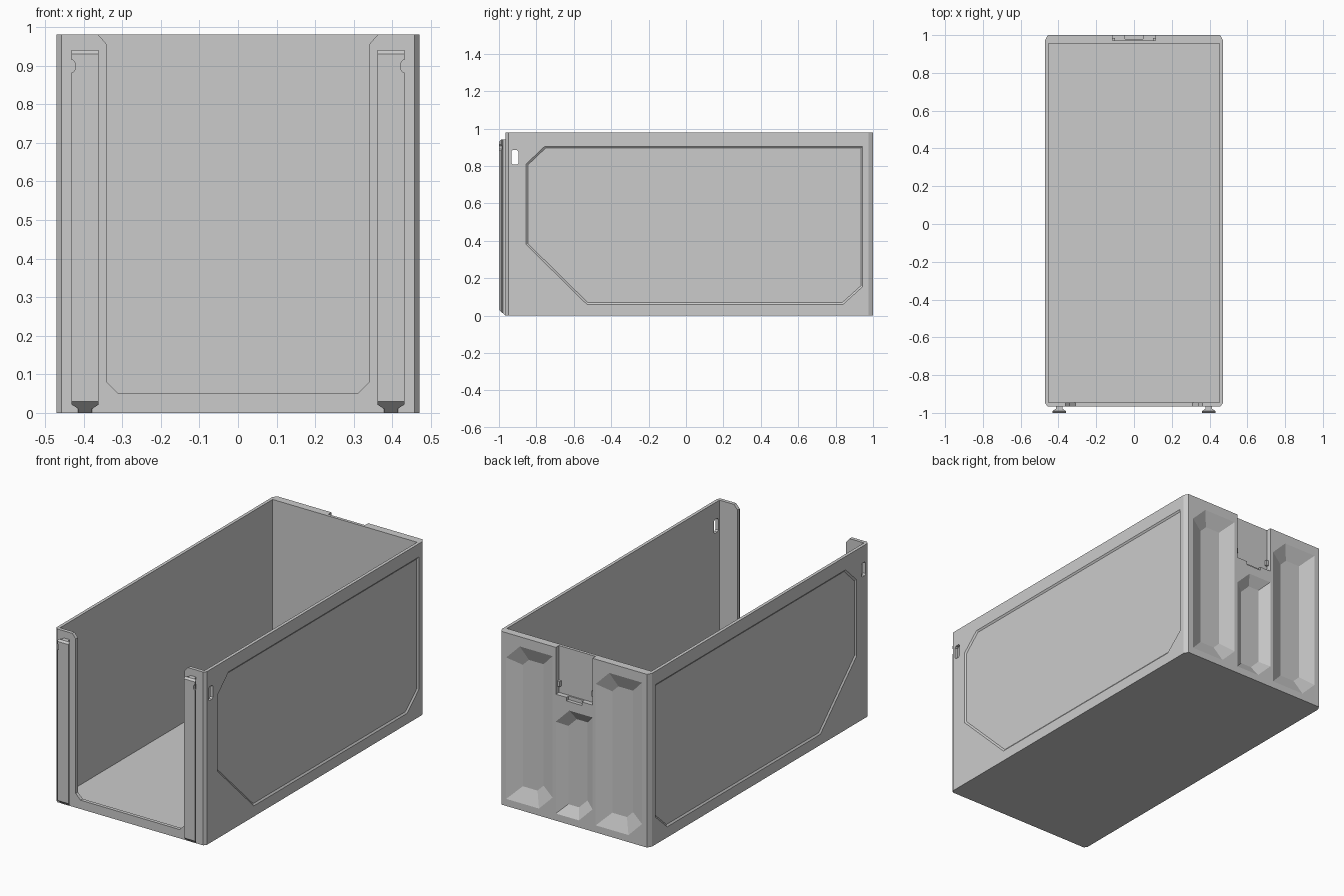
import bpy, bmesh
from mathutils import Vector

if "Cube" in bpy.data.objects:
    bpy.data.objects.remove(bpy.data.objects["Cube"])


def loft(name, rings):
    """Closed solid through rings of equal point count."""
    bm = bmesh.new()
    vs = [[bm.verts.new(p) for p in r] for r in rings]
    n = len(rings[0])
    bm.faces.new(vs[0])
    bm.faces.new(vs[-1])
    for a, b in zip(vs, vs[1:]):
        for i in range(n):
            j = (i + 1) % n
            bm.faces.new((a[i], a[j], b[j], b[i]))
    bmesh.ops.recalc_face_normals(bm, faces=bm.faces)
    me = bpy.data.meshes.new(name)
    bm.to_mesh(me)
    bm.free()
    ob = bpy.data.objects.new(name, me)
    bpy.context.collection.objects.link(ob)
    return ob


def box(name, x0, x1, y0, y1, z0, z1):
    r = [(x0, y0), (x1, y0), (x1, y1), (x0, y1)]
    return loft(name, [[(x, y, z) for x, y in r] for z in (z0, z1)])


def inset(pts, d):
    """Offset a convex polygon inwards by d."""
    p = [Vector(q) for q in pts]
    n = len(p)
    c = sum(p, Vector((0, 0))) / n
    lines = []
    for i in range(n):
        a, t = p[i], (p[(i + 1) % n] - p[i]).normalized()
        nr = Vector((-t.y, t.x))
        if nr.dot(c - a) < 0:
            nr = -nr
        lines.append((nr, nr.dot(a) + d))
    out = []
    for i in range(n):
        (a, e), (b, f) = lines[i - 1], lines[i]
        det = a.x * b.y - a.y * b.x
        out.append(((e * b.y - a.y * f) / det, (a.x * f - e * b.x) / det))
    return out


def cut(ob, cutters):
    """Subtract the cutters, bake the result and delete them."""
    for c in cutters:
        c.hide_render = True
        m = ob.modifiers.new("cut", 'BOOLEAN')
        m.operation, m.solver, m.object = 'DIFFERENCE', 'EXACT', c
    dg = bpy.context.evaluated_depsgraph_get()
    me = bpy.data.meshes.new_from_object(ob.evaluated_get(dg))
    ob.modifiers.clear()
    ob.data = me
    for c in cutters:
        bpy.data.objects.remove(c)


# Outer shell: plan outline with chamfered vertical edges
W, YF, YB, H = 0.47, -0.965, 1.0, 0.98
half = [(W - 0.012, YF), (W, YF + 0.015), (W, YB - 0.025), (W - 0.014, YB)]
plan = half + [(-x, y) for x, y in reversed(half)]
shell = loft("bin_shell", [[(x, y, z) for x, y in plan] for z in (0, H)])

cutters = [box("cavity", -0.452, 0.452, -0.945, 0.955, 0.022, 1.2)]

# Front opening with chamfered bottom corners and flared top
side = [(0.31, 0.05), (0.34, 0.08), (0.34, 0.955), (0.363, 0.981), (0.363, 1.1)]
opening = side + [(-x, z) for x, z in reversed(side)]
cutters.append(loft("opening", [[(x, y, z) for x, z in opening] for y in (-1.1, -0.93)]))

# Side panels (shallow recess) and small window slots
panel = [(-0.855, 0.81), (-0.755, 0.905), (0.945, 0.905), (0.945, 0.155),
         (0.84, 0.06), (-0.53, 0.06), (-0.855, 0.38)]
slot = [(-0.934, 0.815), (-0.934, 0.877), (-0.926, 0.885), (-0.904, 0.885),
        (-0.896, 0.877), (-0.896, 0.815), (-0.904, 0.807), (-0.926, 0.807)]
for s in (-1, 1):
    rings = ((panel, W + 0.03), (panel, W), (inset(panel, 0.01), W - 0.007))
    cutters.append(loft("panel", [[(s * x, y, z) for y, z in r] for r, x in rings]))
    cutters.append(loft("slot", [[(s * x, y, z) for y, z in slot] for x in (0.4, 0.6)]))

# Back pockets: sloped recesses with two opposite corners cut
for a, b, z0, z1, w in ((0.135, 0.425, 0.04, 0.925, 0.08),
                        (-0.425, -0.135, 0.04, 0.925, 0.08),
                        (-0.115, 0.115, 0.04, 0.645, 0.055)):
    c = 0.085
    p = [(a, z0 + c), (a, z1), (b - c, z1), (b, z1 - c), (b, z0), (a + c, z0)]
    rings = ((p, YB + 0.03), (p, YB), (inset(p, w), YB - 0.034))
    cutters.append(loft("pocket", [[(x, y, z) for x, z in r] for r, y in rings]))

# Label slot at the top of the back, with a finger notch under it
cutters.append(box("label_slot", -0.115, 0.115, YB - 0.028, 1.1, 0.715, 1.1))
cutters.append(box("label_notch", -0.048, 0.048, YB - 0.02, 1.1, 0.695, 0.72))
cut(shell, cutters)

# Small catches inside the label slot
for s, n in ((-1, "left"), (1, "right")):
    x = sorted((s * 0.1, s * 0.116))
    box("label_catch_" + n, x[0], x[1], YB - 0.029, YB - 0.014, 0.755, 0.785)

# Front hanging rails: dovetail profile, sloped foot, chamfered head, side notch
prof = [(-0.035, -1.0), (0.035, -1.0), (0.035, -0.99), (0.018, -0.978),
        (0.018, -0.964), (-0.018, -0.964), (-0.018, -0.978), (-0.035, -0.99)]
for s, n in ((-1, "left"), (1, "right")):
    cx = s * 0.396
    rail = loft("front_rail_" + n,
                [[(cx + x, y, z) for x, y in prof] for z in (0, 0.94)])
    bm = bmesh.new()
    bm.from_mesh(rail.data)
    for co, no in (((0, -1.0, 0.03), (0, -1, -1.15)), ((0, -1.0, 0.93), (0, -1, 1))):
        res = bmesh.ops.bisect_plane(bm, geom=bm.verts[:] + bm.edges[:] + bm.faces[:],
                                     plane_co=co, plane_no=no, clear_outer=True)
        edges = [e for e in res["geom_cut"] if isinstance(e, bmesh.types.BMEdge)]
        bmesh.ops.holes_fill(bm, edges=[e for e in bm.edges if e.is_boundary])
    bmesh.ops.recalc_face_normals(bm, faces=bm.faces)
    bm.to_mesh(rail.data)
    bm.free()
    notch = [(0.04, 0.882), (0.032, 0.882), (0.026, 0.89),
             (0.026, 0.907), (0.032, 0.915), (0.04, 0.915)]
    cut(rail, [loft("notch", [[(cx + s * x, y, z) for x, z in notch]
                              for y in (-1.05, -0.97)])])
